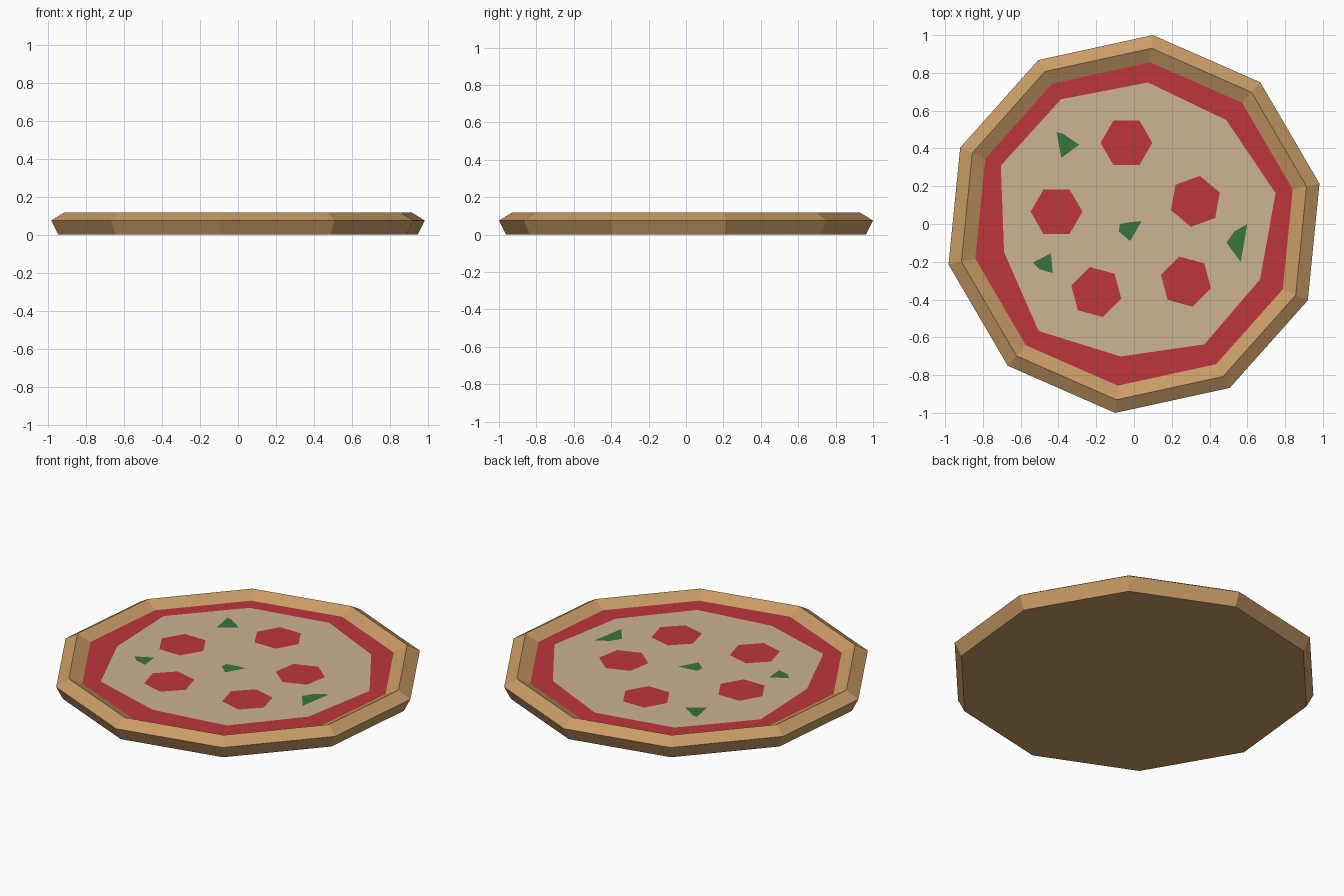
import bpy, bmesh, math

if "Cube" in bpy.data.objects:
    bpy.data.objects.remove(bpy.data.objects["Cube"])

SIDES = 10
START = math.radians(84.3)


def material(name, srgb):
    m = bpy.data.materials.new(name)
    lin = [((c / 255 + 0.055) / 1.055) ** 2.4 for c in srgb]
    m.diffuse_color = (*lin, 1)
    m.use_nodes = True
    m.node_tree.nodes["Principled BSDF"].inputs["Base Color"].default_value = m.diffuse_color
    return m


CRUST = material("crust brown", (201, 156, 102))
SAUCE = material("tomato red", (189, 54, 60))
CHEESE = material("cheese cream", (204, 179, 146))
LEAF = material("leaf green", (56, 115, 63))


def finish(bm, name, mat):
    me = bpy.data.meshes.new(name)
    bm.to_mesh(me)
    bm.free()
    me.materials.append(mat)
    ob = bpy.data.objects.new(name, me)
    bpy.context.collection.objects.link(ob)
    return ob


def ring(radii, start=START):
    n = len(radii)
    return [(r * math.cos(start + i * math.tau / n),
             r * math.sin(start + i * math.tau / n)) for i, r in enumerate(radii)]


def plate(name, pts, z, mat):
    """Flat upward-facing polygon."""
    bm = bmesh.new()
    f = bm.faces.new([bm.verts.new((x, y, z)) for x, y in pts])
    f.normal_update()
    if f.normal.z < 0:
        f.normal_flip()
    return finish(bm, name, mat)


# Crust: decagonal profile swept from the base, over the rim, to the inner wall
profile = [(0.967, 0), (1.005, 0.075), (0.935, 0.117), (0.86, 0.08)]
bm = bmesh.new()
rings = [[bm.verts.new((x, y, z)) for x, y in ring([r] * SIDES)] for r, z in profile]
bm.faces.new(rings[0][::-1])
for a, b in zip(rings, rings[1:]):
    for i in range(SIDES):
        j = (i + 1) % SIDES
        bm.faces.new((a[i], a[j], b[j], b[i]))
finish(bm, "crust", CRUST)

# Sauce and the uneven cheese layer
plate("sauce", ring([0.86] * SIDES), 0.08, SAUCE)
cheese_radii = [0.753, 0.765, 0.77, 0.704, 0.759, 0.705, 0.738, 0.729, 0.767, 0.736]
plate("cheese", ring(cheese_radii), 0.082, CHEESE)

# Hexagonal sausage slices: x, y, rotation
for k, (cx, cy, a) in enumerate([(-0.04, 0.43, 0), (-0.41, 0.065, 0), (0.325, 0.12, 20),
                                 (0.275, -0.305, 45), (-0.2, -0.36, 45)]):
    hexagon = ring([0.137] * 6, math.radians(a))
    plate(f"sausage_slice_{k + 1}", [(cx + x, cy + y) for x, y in hexagon], 0.084, SAUCE)

# Herb leaves
leaves = [
    [(-0.41, 0.485), (-0.38, 0.48), (-0.29, 0.42), (-0.385, 0.35)],
    [(-0.075, 0.0), (-0.02, 0.01), (0.04, 0.015), (-0.02, -0.09), (-0.08, -0.04)],
    [(-0.535, -0.205), (-0.44, -0.155), (-0.43, -0.26), (-0.5, -0.24)],
    [(0.6, 0.0), (0.565, -0.2), (0.49, -0.1), (0.53, -0.04)],
]
for k, pts in enumerate(leaves):
    plate(f"herb_leaf_{k + 1}", pts, 0.084, LEAF)
